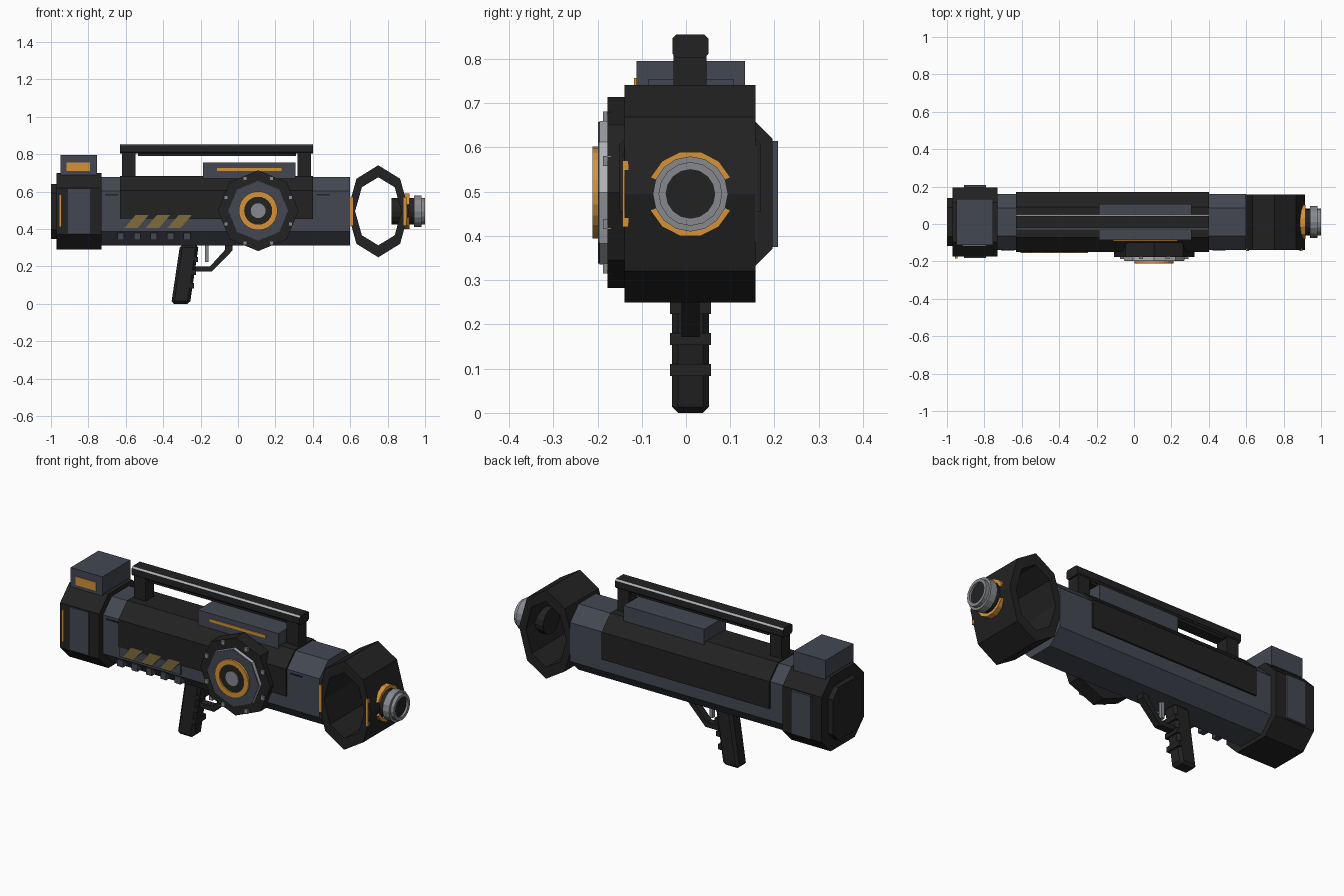
import bpy, bmesh, math

if "Cube" in bpy.data.objects:
    bpy.data.objects.remove(bpy.data.objects["Cube"])

CY, CZ = 0.01, 0.495  # barrel axis


def material(name, rgb):
    m = bpy.data.materials.new(name)
    m.diffuse_color = (*rgb, 1)
    m.use_nodes = True
    m.node_tree.nodes["Principled BSDF"].inputs["Base Color"].default_value = m.diffuse_color
    return m


DARK = material("charcoal", (0.016, 0.016, 0.016))
SLATE = material("slate", (0.056, 0.064, 0.085))
ORANGE = material("orange", (0.66, 0.29, 0.04))
METAL = material("metal", (0.24, 0.25, 0.27))
LIGHT = material("light_metal", (0.42, 0.44, 0.47))
HAZARD = material("hazard_yellow", (0.21, 0.15, 0.045))


def place(axis, p, t):
    """Lift a 2D profile point to 3D at distance t along the axis."""
    return {"x": (t, p[0], p[1]), "y": (p[0], t, p[1]), "z": (p[0], p[1], t)}[axis]


def finish(name, bm, *mats):
    bmesh.ops.recalc_face_normals(bm, faces=bm.faces)
    me = bpy.data.meshes.new(name)
    bm.to_mesh(me)
    bm.free()
    for m in mats:
        me.materials.append(m)
    ob = bpy.data.objects.new(name, me)
    bpy.context.collection.objects.link(ob)
    return ob


def prism(name, axis, pts, a, b, mat):
    bm = bmesh.new()
    lo = [bm.verts.new(place(axis, p, a)) for p in pts]
    hi = [bm.verts.new(place(axis, p, b)) for p in pts]
    bm.faces.new(lo)
    bm.faces.new(hi)
    n = len(pts)
    for i in range(n):
        j = (i + 1) % n
        bm.faces.new((lo[i], lo[j], hi[j], hi[i]))
    return finish(name, bm, mat)


def box(name, x0, x1, y0, y1, z0, z1, mat, bevel=0):
    ob = prism(name, "z", [(x0, y0), (x1, y0), (x1, y1), (x0, y1)], z0, z1, mat)
    if bevel:
        mod = ob.modifiers.new("bevel", "BEVEL")
        mod.width, mod.segments = bevel, 1
    return ob


def chamfered(cu, cv, hu, hv, c):
    """Rectangle with cut corners."""
    q = [(hu, hv - c), (hu - c, hv)]
    pts = q + [(-u, v) for u, v in q[::-1]]
    pts += [(-u, -v) for u, v in pts]
    return [(cu + u, cv + v) for u, v in pts]


def ngon(cu, cv, ru, rv, n, start=0.0, sweep=2 * math.pi, closed=True):
    steps = n if closed else n + 1
    return [(cu + ru * math.cos(start + sweep * i / n),
             cv + rv * math.sin(start + sweep * i / n)) for i in range(steps)]


def band(name, axis, outer, inner, a, b, mat, closed=True):
    """Ring or arc with a rectangular section."""
    bm = bmesh.new()
    rows = [[bm.verts.new(place(axis, p, t)) for p, t in
             ((o, a), (o, b), (i, b), (i, a))] for o, i in zip(outer, inner)]
    n = len(rows)
    for i in range(n if closed else n - 1):
        r, s = rows[i], rows[(i + 1) % n]
        for k in range(4):
            bm.faces.new((r[k], r[(k + 1) % 4], s[(k + 1) % 4], s[k]))
    if not closed:
        bm.faces.new(rows[0])
        bm.faces.new(rows[-1])
    return finish(name, bm, mat)


# Barrel body and dark upper cover
prism("barrel", "x", chamfered(CY, CZ, 0.15, 0.183, 0.075), -0.75, 0.6, SLATE)
prism("barrel_cover", "x", [(-0.15, 0.455), (-0.15, 0.607), (-0.072, 0.684),
      (0.092, 0.684), (0.17, 0.607), (0.17, 0.455)], -0.63, 0.4, DARK)
for x in (-0.71, 0.42):
    box("barrel_slot", x, x + 0.07, -0.143, -0.13, 0.58, 0.588, DARK)

# Hazard stripes and lower teeth
for x in (-0.607, -0.493, -0.377):
    prism("hazard_stripe", "y", [(x, 0.406), (x + 0.07, 0.406), (x + 0.13, 0.475),
          (x + 0.06, 0.475)], -0.154, -0.146, HAZARD)
box("hazard_backing", -0.63, -0.25, -0.146, -0.135, 0.4, 0.476, SLATE)
for i in range(5):
    x = -0.645 + 0.0885 * i
    box("lower_tooth", x, x + 0.036, -0.14, -0.08, 0.342, 0.38, SLATE)

# Rear stock
prism("stock", "x", chamfered(CY, CZ, 0.185, 0.205, 0.08), -0.97, -0.73, DARK)
prism("butt_plate", "x", chamfered(CY, CZ, 0.128, 0.147, 0.05), -1.0, -0.96, DARK)
box("stock_side_panel", -0.91, -0.79, -0.182, 0.208, 0.375, 0.615, SLATE)
box("stock_strip", -0.956, -0.944, -0.184, -0.17, 0.41, 0.585, ORANGE)
box("sensor_box", -0.95, -0.755, -0.112, 0.133, 0.69, 0.796, SLATE)
box("sensor_window", -0.918, -0.79, -0.117, -0.105, 0.71, 0.757, ORANGE)

# Open muzzle ring
ring = [ngon(0.75, CZ, rx, rz, 8, math.pi / 2) for rx, rz in ((0.165, 0.246), (0.124, 0.182))]
band("muzzle_ring", "y", ring[0], ring[1], -0.139, 0.157, DARK)
for x in (0.6, 0.886):
    box("ring_strip", x, x + 0.014, -0.144, -0.13, 0.42, 0.57, ORANGE)

# Muzzle knob with two orange arcs
prism("knob_core", "x", ngon(CY, CZ, 0.072, 0.072, 16), 0.82, 0.945, DARK)
band("knob_collar", "x", ngon(CY, CZ, 0.085, 0.085, 16), ngon(CY, CZ, 0.055, 0.055, 16),
     0.94, 0.98, METAL)
band("knob_lip", "x", ngon(CY, CZ, 0.072, 0.072, 16), ngon(CY, CZ, 0.055, 0.055, 16),
     0.97, 1.0, METAL)
prism("knob_bore", "x", ngon(CY, CZ, 0.056, 0.056, 16), 0.94, 0.988, DARK)
for s in (1, -1):
    a0, sw = s * math.radians(22), s * math.radians(136)
    band("knob_arc", "x", ngon(CY, CZ, 0.098, 0.098, 5, a0, sw, False),
         ngon(CY, CZ, 0.08, 0.08, 5, a0, sw, False), 0.88, 0.918, ORANGE, False)

# Side drum
DX, DZ = 0.108, 0.498


def disc(name, r, n, y0, y1, mat):
    return prism(name, "y", ngon(DX, DZ, r, r, n, math.pi / 2), y0, y1, mat)


disc("drum_base", 0.216, 8, -0.177, -0.1, DARK)
disc("drum_rim", 0.162, 8, -0.196, -0.17, LIGHT)
disc("drum_face", 0.16, 8, -0.199, -0.19, SLATE)
band("drum_ring", "y", ngon(DX, DZ, 0.104, 0.104, 24), ngon(DX, DZ, 0.075, 0.075, 24),
     -0.211, -0.195, ORANGE)
disc("drum_well", 0.077, 24, -0.203, -0.195, DARK)
disc("drum_hub", 0.04, 16, -0.208, -0.195, METAL)
for i in range(8):
    a = math.radians(22.5 + 45 * i)
    x, z = DX + 0.186 * math.cos(a), DZ + 0.186 * math.sin(a)
    box("drum_bolt", x - 0.011, x + 0.011, -0.188, -0.17, z - 0.011, z + 0.011, METAL)

# Top magazine
box("top_magazine", -0.187, 0.308, -0.085, 0.108, 0.67, 0.755, SLATE)
box("magazine_strip", -0.113, 0.233, -0.09, -0.08, 0.711, 0.727, ORANGE)

# Carry handle with light chamfered edges
handle = prism("carry_handle", "x", chamfered(CY, 0.829, 0.041, 0.026, 0.009), -0.632, 0.4, DARK)
handle.data.materials.append(LIGHT)
for f in handle.data.polygons:
    if f.normal.z > 0.3 and abs(f.normal.y) > 0.3:
        f.material_index = 1
box("handle_underside", -0.535, 0.31, -0.02, 0.04, 0.79, 0.806, DARK)
for x in (-0.62, 0.318):
    box("handle_post", x, x + 0.072, -0.028, 0.046, 0.67, 0.81, DARK)

# Grip with ribs
grip = prism("grip", "y", [(-0.357, 0.0), (-0.257, 0.0), (-0.21, 0.315), (-0.31, 0.315)],
             -0.032, 0.052, DARK)
mod = grip.modifiers.new("bevel", "BEVEL")
mod.width, mod.segments = 0.014, 1
for z in (0.097, 0.167, 0.237):
    x = -0.252 + 0.15 * z
    box("grip_rib", x - 0.02, x + 0.002, -0.036, 0.056, z - 0.014, z + 0.014, DARK)

# Trigger and guard
box("trigger", -0.177, -0.158, 0.0, 0.02, 0.225, 0.32, METAL)
prism("trigger_guard", "y", [(-0.24, 0.172), (-0.14, 0.172), (-0.03, 0.285), (-0.03, 0.32),
      (-0.07, 0.32), (-0.07, 0.288), (-0.15, 0.2), (-0.24, 0.2)], -0.01, 0.03, DARK)
